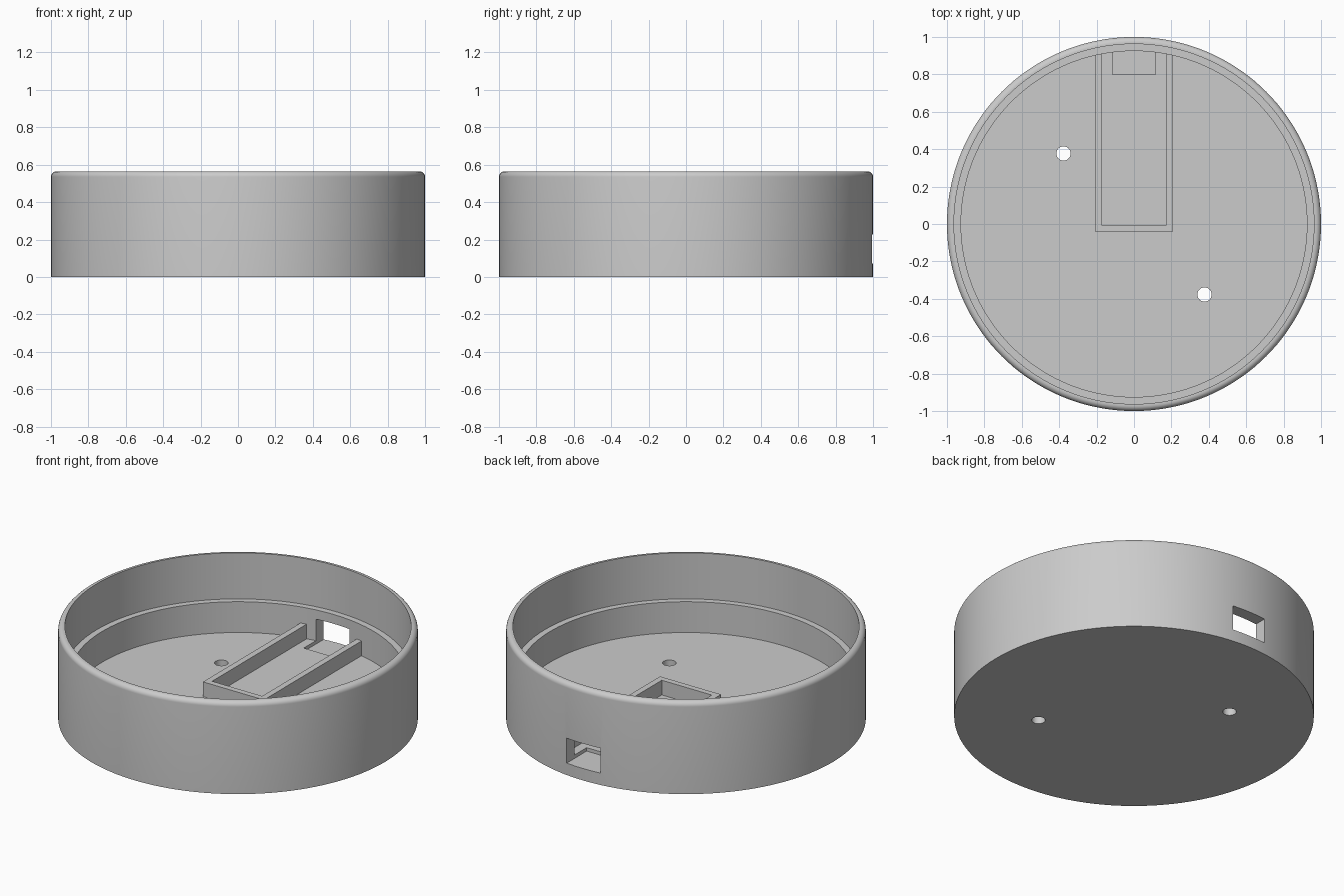
import bpy, bmesh, math

cube = bpy.data.objects.get("Cube")
if cube:
    bpy.data.objects.remove(cube, do_unlink=True)

HEIGHT, FLOOR, LEDGE = 0.565, 0.094, 0.283
FILLET, SEGMENTS = 0.03, 144

grey = bpy.data.materials.new("plain_grey")
grey.use_nodes = True
grey.diffuse_color = (0.6, 0.6, 0.6, 1)
grey.node_tree.nodes["Principled BSDF"].inputs["Base Color"].default_value = (0.6, 0.6, 0.6, 1)


def make_object(name, bm):
    bmesh.ops.recalc_face_normals(bm, faces=bm.faces)
    mesh = bpy.data.meshes.new(name)
    bm.to_mesh(mesh)
    bm.free()
    mesh.materials.append(grey)
    obj = bpy.data.objects.new(name, mesh)
    bpy.context.collection.objects.link(obj)
    return obj


def lathe(name, profile, segments, x=0, y=0):
    """Turn (radius, z) points into a closed solid with flat end caps."""
    bm = bmesh.new()
    angles = [2 * math.pi * i / segments for i in range(segments)]
    rings = [[bm.verts.new((x + r * math.cos(a), y + r * math.sin(a), z)) for a in angles]
             for r, z in profile]
    for low, high in zip(rings, rings[1:]):
        for i in range(segments):
            j = (i + 1) % segments
            bm.faces.new((low[i], low[j], high[j], high[i]))
    bm.faces.new(rings[0])
    bm.faces.new(rings[-1])
    return make_object(name, bm)


def prism(name, outline, z0, z1):
    """Extrude a flat outline between two heights."""
    bm = bmesh.new()
    face = bm.faces.new([bm.verts.new((x, y, z0)) for x, y in outline])
    top = bmesh.ops.extrude_face_region(bm, geom=[face])["geom"]
    verts = [v for v in top if isinstance(v, bmesh.types.BMVert)]
    bmesh.ops.translate(bm, vec=(0, 0, z1 - z0), verts=verts)
    return make_object(name, bm)


def activate(obj):
    bpy.ops.object.select_all(action='DESELECT')
    obj.select_set(True)
    bpy.context.view_layer.objects.active = obj


def cut(target, cutter):
    mod = target.modifiers.new("cut", 'BOOLEAN')
    mod.operation, mod.solver, mod.object = 'DIFFERENCE', 'EXACT', cutter
    activate(target)
    bpy.ops.object.modifier_apply(modifier=mod.name)
    bpy.data.objects.remove(cutter, do_unlink=True)


# Round case: rounded outer rim, stepped inner wall, recessed floor
rim = [(1 - FILLET + FILLET * math.cos(a), HEIGHT - FILLET + FILLET * math.sin(a))
       for a in (math.pi / 2 * i / 8 for i in range(9))]
case = lathe("round_case", [(1, 0)] + rim + [(0.9625, HEIGHT), (0.9625, LEDGE),
                                             (0.925, LEDGE), (0.925, FLOOR)], SEGMENTS)

# Two screw holes through the floor
for side in (-1, 1):
    cut(case, lathe("hole_cutter", [(0.038, -0.1), (0.038, 0.2)], 32,
                    0.377 * side, -0.377 * side))

# Cable port through the back wall, sunk slightly into the floor
cut(case, prism("port_cutter", [(-0.114, 0.8), (0.114, 0.8), (0.114, 1.1), (-0.114, 1.1)],
                0.073, 0.226))

# U-shaped holder for the circuit board, merging into the back wall
holder = prism("board_holder", [(-0.207, -0.044), (0.207, -0.044), (0.207, 0.93), (0.17, 0.93),
                                (0.17, -0.008), (-0.17, -0.008), (-0.17, 0.93), (-0.207, 0.93)],
               0.05, 0.184)

activate(case)
bpy.ops.object.shade_smooth_by_angle(angle=math.radians(30))
